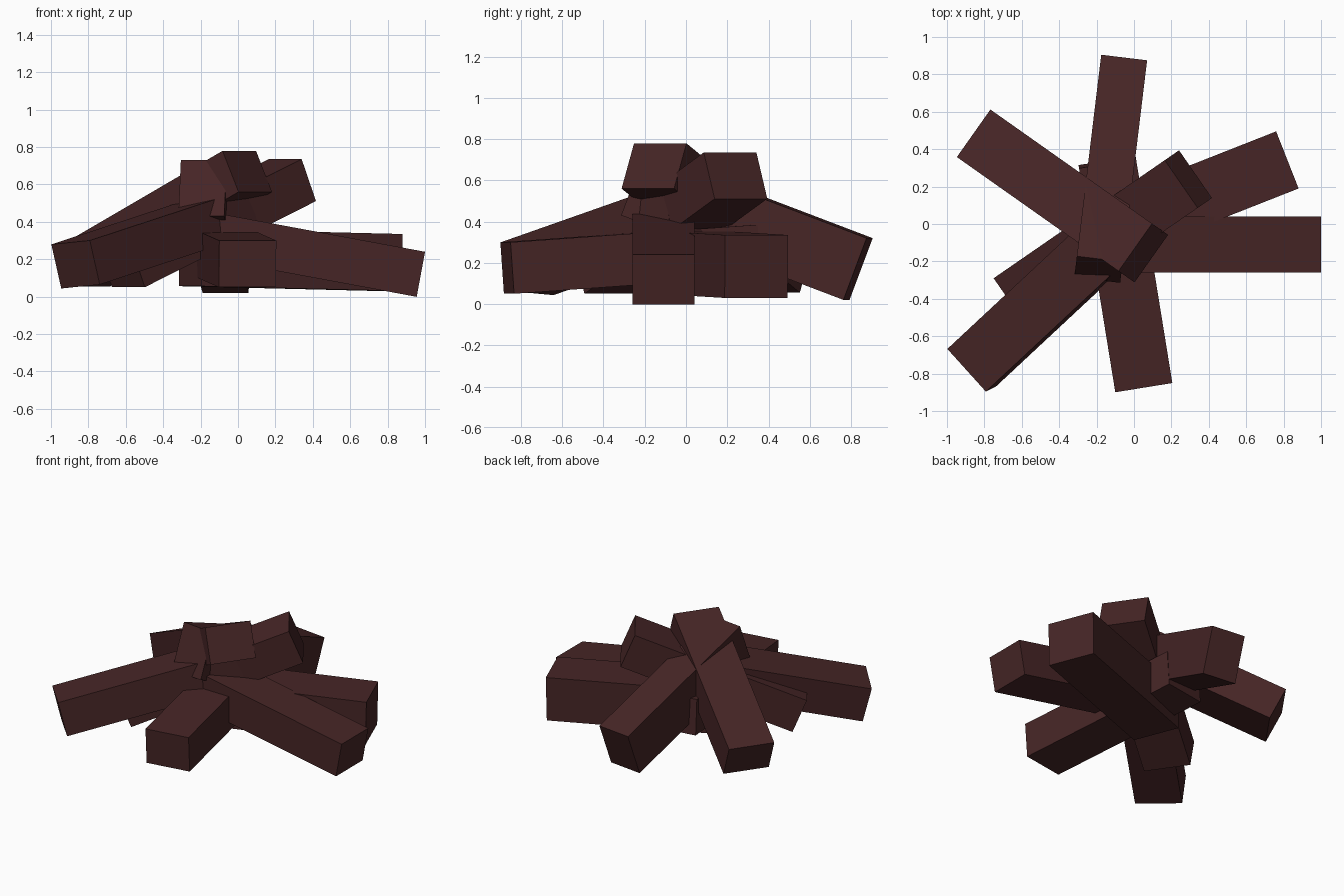
import bpy, math
from mathutils import Vector, Matrix

if "Cube" in bpy.data.objects:
    bpy.data.objects.remove(bpy.data.objects["Cube"])

wood = bpy.data.materials.new("dark red brown wood")
wood.diffuse_color = (0.061, 0.0185, 0.019, 1)
wood.use_nodes = True
wood.node_tree.nodes["Principled BSDF"].inputs["Base Color"].default_value = wood.diffuse_color


def log(name, top, heading, tilt, length, width, height, roll=0):
    """Square log. top = middle of the upper edge of its outer, lower end;
    heading and tilt give the direction it climbs towards the pile centre."""
    h, t = math.radians(heading), math.radians(tilt)
    along = Vector((math.cos(h) * math.cos(t), math.sin(h) * math.cos(t), math.sin(t)))
    turn = Matrix.Rotation(math.radians(roll), 3, along)
    side = turn @ Vector((-math.sin(h), math.cos(h), 0))
    up = along.cross(side)
    verts = []
    for a in (0, length):
        for s, u in ((-0.5, 0), (0.5, 0), (0.5, -1), (-0.5, -1)):
            verts.append(Vector(top) + along * a + side * (s * width) + up * (u * height))
    faces = [(0, 1, 2, 3), (7, 6, 5, 4)]
    faces += [(i, i + 4, (i + 1) % 4 + 4, (i + 1) % 4) for i in range(4)]
    mesh = bpy.data.meshes.new(name)
    mesh.from_pydata(verts, [], faces)
    mesh.materials.append(wood)
    mesh.update()
    bpy.context.collection.objects.link(bpy.data.objects.new(name, mesh))


# lower logs lying almost flat
log("right_log", (1.0, -0.11, 0.24), 180, 10.5, 1.17, 0.30, 0.245)
log("back_right_log", (0.82, 0.3425, 0.335), 201.5, 1.3, 1.15, 0.328, 0.305)
log("front_log", (0.0525, -0.875, 0.30), 99.2, 4, 1.216, 0.309, 0.25)
log("front_left_log", (-0.895, -0.782, 0.29), 43, 13.5, 1.2, 0.308, 0.243, -4)
# upper logs leaning over the pile
log("back_log", (-0.0525, 0.89, 0.32), 263.1, 20.7, 1.16, 0.247, 0.32)
log("back_left_log", (-0.8575, 0.485, 0.275), -35.2, 25.5, 1.172, 0.311, 0.243)
log("left_log", (-0.6625, -0.4175, 0.275), 34.6, 22.5, 1.203, 0.31, 0.243)
